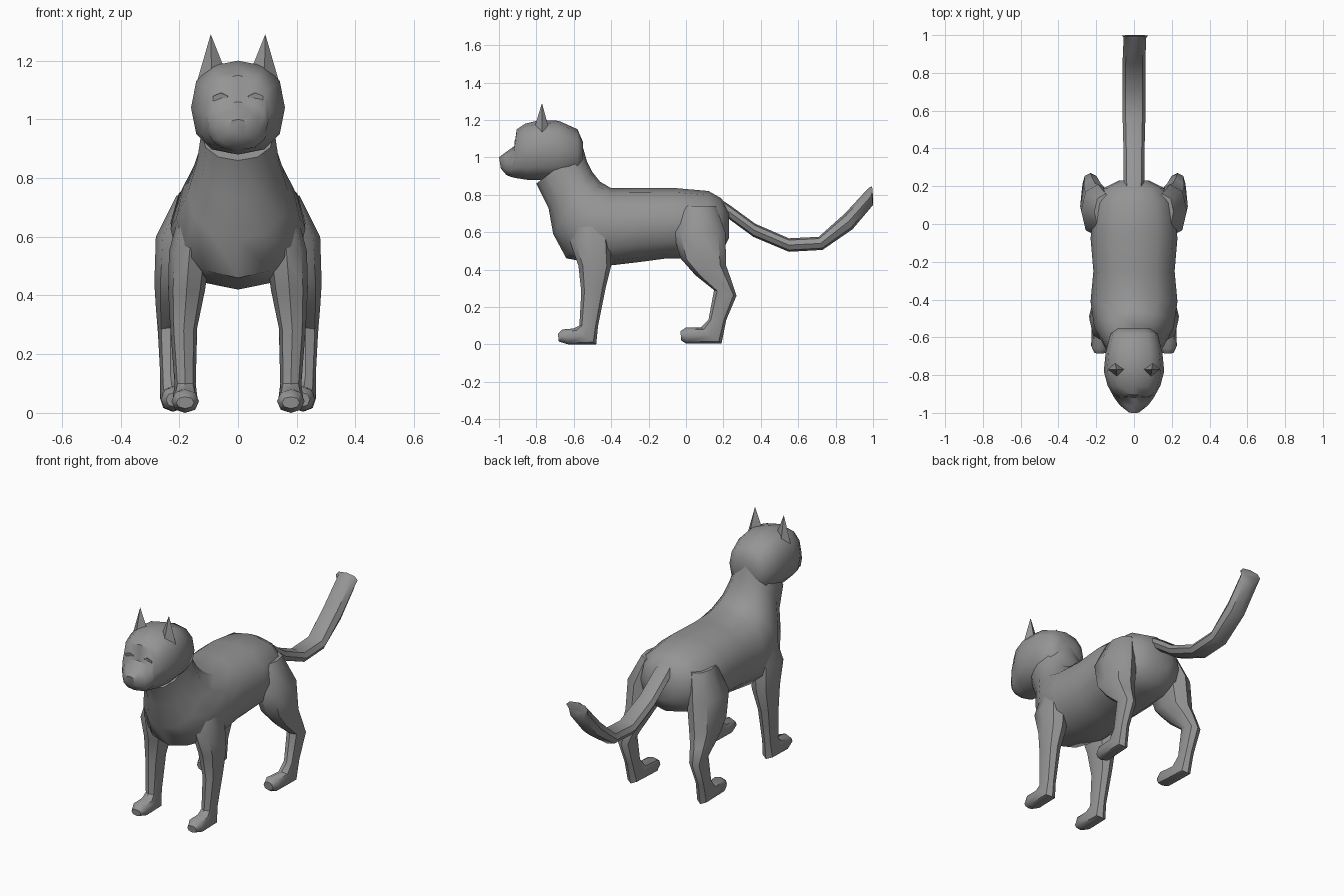
import bpy, bmesh, math

fur = bpy.data.materials.new("grey_fur")
fur.diffuse_color = (0.3, 0.3, 0.3, 1)


def power(v, e):
    return math.copysign(abs(v) ** e, v)


def finish(name, bm, mirror=False, angle=45):
    bmesh.ops.recalc_face_normals(bm, faces=bm.faces)
    mesh = bpy.data.meshes.new(name)
    bm.to_mesh(mesh)
    bm.free()
    mesh.materials.append(fur)
    ob = bpy.data.objects.new(name, mesh)
    bpy.context.collection.objects.link(ob)
    bpy.ops.object.select_all(action='DESELECT')
    ob.select_set(True)
    bpy.context.view_layer.objects.active = ob
    bpy.ops.object.shade_smooth_by_angle(angle=math.radians(angle))
    if mirror:
        ob.modifiers.new("Mirror", 'MIRROR').use_clip = False
    return ob


def loft(name, rings, sides=10, e=0.9, mirror=False):
    """Skin rings given as (y1, z1, y2, z2, x centre, half width)."""
    bm = bmesh.new()
    loops = []
    for y1, z1, y2, z2, xc, w in rings:
        loop = []
        for i in range(sides):
            t = 2 * math.pi * i / sides
            c, s = power(math.cos(t), e), power(math.sin(t), e)
            loop.append(bm.verts.new((xc + w * s,
                                      (y1 + y2) / 2 + c * (y1 - y2) / 2,
                                      (z1 + z2) / 2 + c * (z1 - z2) / 2)))
        loops.append(loop)
    for a, b in zip(loops, loops[1:]):
        for i in range(sides):
            j = (i + 1) % sides
            bm.faces.new((a[i], a[j], b[j], b[i]))
    bm.faces.new(loops[0])
    bm.faces.new(loops[-1])
    return finish(name, bm, mirror)


# Torso and neck, rump to throat
loft("torso", [
    (.23, .71, .23, .57, 0, .08),
    (.19, .78, .19, .49, 0, .16),
    (.12, .82, .10, .46, 0, .21),
    (-.05, .835, -.10, .46, 0, .23),
    (-.25, .835, -.25, .44, 0, .215),
    (-.40, .835, -.42, .42, 0, .23),
    (-.46, .87, -.64, .46, 0, .21),
    (-.50, .92, -.71, .59, 0, .17),
    (-.53, .98, -.735, .73, 0, .14),
    (-.55, 1.05, -.80, .86, 0, .125)], sides=12)

# Head with muzzle
loft("head", [
    (-.55, 1.08, -.55, .97, 0, .08),
    (-.58, 1.15, -.58, .90, 0, .125),
    (-.68, 1.195, -.68, .88, 0, .15),
    (-.78, 1.20, -.78, .88, 0, .16),
    (-.86, 1.18, -.85, .88, 0, .14),
    (-.905, 1.15, -.915, .89, 0, .11),
    (-.918, 1.06, -.935, .895, 0, .10),
    (-.96, 1.03, -.96, .905, 0, .075),
    (-1.0, 1.0, -.99, .94, 0, .03)], sides=12, e=0.82)

# Ears: four-sided spikes
bm = bmesh.new()
base = [bm.verts.new(p) for p in ((.045, -.77, 1.17), (.09, -.81, 1.16),
                                  (.145, -.77, 1.11), (.10, -.735, 1.16))]
tip = bm.verts.new((.093, -.77, 1.29))
bm.faces.new(base)
for i in range(4):
    bm.faces.new((base[i], base[(i + 1) % 4], tip))
finish("ear", bm, mirror=True)

# Eyelids: low ridges beside the nose bridge
loft("eyelid", [
    (-.90, 1.09, -.89, 1.05, .035, .015),
    (-.918, 1.09, -.912, 1.045, .06, .028)], sides=6, mirror=True)

# Front legs, shoulder to toe
loft("front_leg", [
    (-.58, .70, -.42, .70, .145, .05),
    (-.62, .55, -.40, .55, .165, .07),
    (-.575, .42, -.40, .42, .175, .063),
    (-.56, .28, -.43, .30, .185, .046),
    (-.57, .10, -.47, .10, .18, .036),
    (-.60, .085, -.48, 0, .18, .043),
    (-.66, .08, -.63, 0, .18, .047),
    (-.685, .055, -.68, .015, .18, .03)], sides=8, mirror=True)

# Back legs, hip to toe
loft("back_leg", [
    (-.03, .74, .16, .74, .15, .06),
    (-.07, .60, .21, .60, .19, .09),
    (-.03, .46, .215, .42, .205, .08),
    (.05, .37, .24, .35, .22, .06),
    (.15, .29, .27, .26, .23, .043),
    (.12, .13, .215, .13, .23, .035),
    (.08, .09, .19, .005, .225, .04),
    (0, .09, 0, .005, .218, .044),
    (-.03, .07, -.025, .02, .215, .03)], sides=8, mirror=True)

# Tail with upturned blunt end
loft("tail", [
    (.15, .80, .17, .70, 0, .045),
    (.24, .74, .23, .67, 0, .055),
    (.37, .645, .36, .575, 0, .055),
    (.55, .567, .55, .495, 0, .06),
    (.71, .575, .73, .505, 0, .06),
    (.85, .70, .89, .615, 0, .06),
    (.975, .835, 1.0, .745, .005, .06),
    (.995, .845, 1.0, .79, .005, .07)], sides=8)
